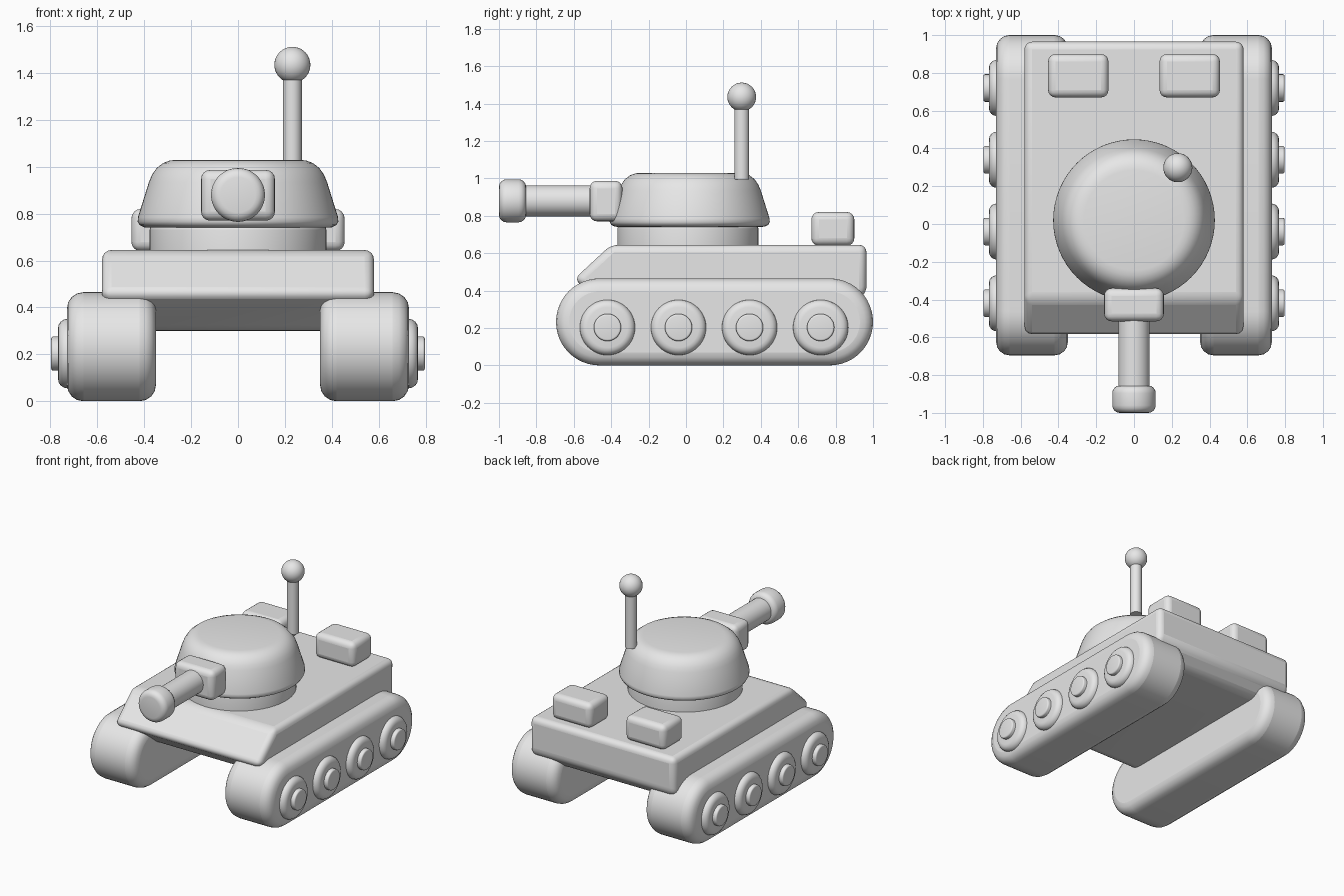
import bpy, bmesh, math
from mathutils import Matrix, Vector

if "Cube" in bpy.data.objects:
    bpy.data.objects.remove(bpy.data.objects["Cube"])

grey = bpy.data.materials.new("plain grey")
grey.diffuse_color = (0.8, 0.8, 0.8, 1)
grey.use_nodes = True
grey.node_tree.nodes["Principled BSDF"].inputs["Base Color"].default_value = grey.diffuse_color


def finish(name, bm, bevel=0, segments=4, limit=30, smooth=40):
    """Turn a bmesh into a named, bevelled, smooth-shaded object."""
    bmesh.ops.recalc_face_normals(bm, faces=bm.faces)
    me = bpy.data.meshes.new(name)
    bm.to_mesh(me)
    bm.free()
    ob = bpy.data.objects.new(name, me)
    bpy.context.collection.objects.link(ob)
    me.materials.append(grey)
    if bevel:
        mod = ob.modifiers.new("rounding", 'BEVEL')
        mod.width, mod.segments = bevel, segments
        mod.limit_method, mod.angle_limit = 'ANGLE', math.radians(limit)
    bpy.ops.object.select_all(action='DESELECT')
    ob.select_set(True)
    bpy.context.view_layer.objects.active = ob
    bpy.ops.object.shade_smooth_by_angle(angle=math.radians(smooth))
    return ob


def box(name, x, y, z, bevel):
    bm = bmesh.new()
    bmesh.ops.create_cube(bm, size=1)
    for v in bm.verts:
        v.co = [(a + b) / 2 + c * (b - a) for (a, b), c in zip((x, y, z), v.co)]
    return finish(name, bm, bevel)


def extrude_x(name, outline, x0, x1, bevel, limit=30):
    """Side outline of (y, z) points pulled from x0 to x1."""
    bm = bmesh.new()
    face = bm.faces.new([bm.verts.new((x0, y, z)) for y, z in outline])
    geom = bmesh.ops.extrude_face_region(bm, geom=[face])["geom"]
    moved = [g for g in geom if isinstance(g, bmesh.types.BMVert)]
    bmesh.ops.translate(bm, verts=moved, vec=(x1 - x0, 0, 0))
    return finish(name, bm, bevel, limit=limit)


def lathe(name, profile, centre, axis=(0, 0, 1), sides=48):
    """Closed solid from (radius, height) points turned around an axis."""
    bm = bmesh.new()
    rings = [[bm.verts.new((r * math.cos(math.tau * i / sides),
                            r * math.sin(math.tau * i / sides), h))
              for i in range(sides)] for r, h in profile]
    for low, high in zip(rings, rings[1:]):
        for i in range(sides):
            j = (i + 1) % sides
            bm.faces.new((low[i], low[j], high[j], high[i]))
    bm.faces.new(rings[0])
    bm.faces.new(rings[-1])
    turn = Vector((0, 0, 1)).rotation_difference(Vector(axis)).to_matrix().to_4x4()
    bmesh.ops.transform(bm, verts=bm.verts, matrix=Matrix.Translation(centre) @ turn)
    return finish(name, bm)


def rounded(r, h0, h1, b0, b1, steps=4):
    """Cylinder profile with rounded lower (b0) and upper (b1) rims."""
    arc = [math.pi / 2 * i / steps for i in range(steps + 1)]
    low = [(r - b0 + b0 * math.sin(a), h0 + b0 - b0 * math.cos(a)) for a in arc] if b0 else [(r, h0)]
    top = [(r - b1 + b1 * math.cos(a), h1 - b1 + b1 * math.sin(a)) for a in arc] if b1 else [(r, h1)]
    return low + top


# Hull
extrude_x("hull", [(-0.40, 0.30), (-0.60, 0.46), (-0.40, 0.645),
                   (0.965, 0.645), (0.965, 0.39), (0.86, 0.30)], -0.58, 0.58, 0.04)

# Tracks and wheels
R = 0.2325
track = []
for yc, start in ((0.7675, -90), (-0.4625, 90)):
    for i in range(25):
        a = math.radians(start + 180 * i / 24)
        track.append((yc + R * math.cos(a), R + R * math.sin(a)))
for side, label in ((1, "right"), (-1, "left")):
    extrude_x(label + "_track", track, side * 0.35, side * 0.73, 0.07)
    for n in range(4):
        spot = (side * 0.70, -0.42 + 0.38 * n, 0.203)
        lathe(f"{label}_wheel_{n + 1}", rounded(0.148, 0, 0.068, 0, 0.04), spot, (side, 0, 0))
        lathe(f"{label}_hub_{n + 1}", rounded(0.073, 0, 0.097, 0, 0.01), spot, (side, 0, 0), 32)
    # Stowage boxes on the rear deck
    box(label + "_rear_box", sorted((side * 0.135, side * 0.455)), (0.67, 0.90), (0.64, 0.82), 0.04)

# Turret
lathe("turret_ring", rounded(0.377, 0.62, 0.75, 0, 0.02), (0, 0.01, 0), sides=64)
lathe("turret", [(0.375, 0.74), (0.40, 0.742), (0.42, 0.752), (0.428, 0.766), (0.427, 0.785),
                 (0.38, 0.935), (0.367, 0.966), (0.347, 0.995), (0.32, 1.016),
                 (0.293, 1.026), (0.265, 1.03)], (0, 0.02, 0), sides=64)

# Gun
gun = (0, 0, 0.88)
box("gun_mount", (-0.158, 0.158), (-0.515, -0.34), (0.77, 0.987), 0.04)
lathe("barrel", rounded(0.083, 0.45, 0.90, 0, 0), gun, (0, -1, 0), 32)
lathe("muzzle", rounded(0.115, 0.855, 1.0, 0.04, 0.04), gun, (0, -1, 0))

# Antenna
lathe("antenna_rod", rounded(0.04, 0.993, 1.40, 0, 0), (0.232, 0.298, 0), sides=32)
bm = bmesh.new()
bmesh.ops.create_uvsphere(bm, u_segments=32, v_segments=16, radius=0.077,
                          matrix=Matrix.Translation((0.232, 0.298, 1.435)))
finish("antenna_ball", bm)
